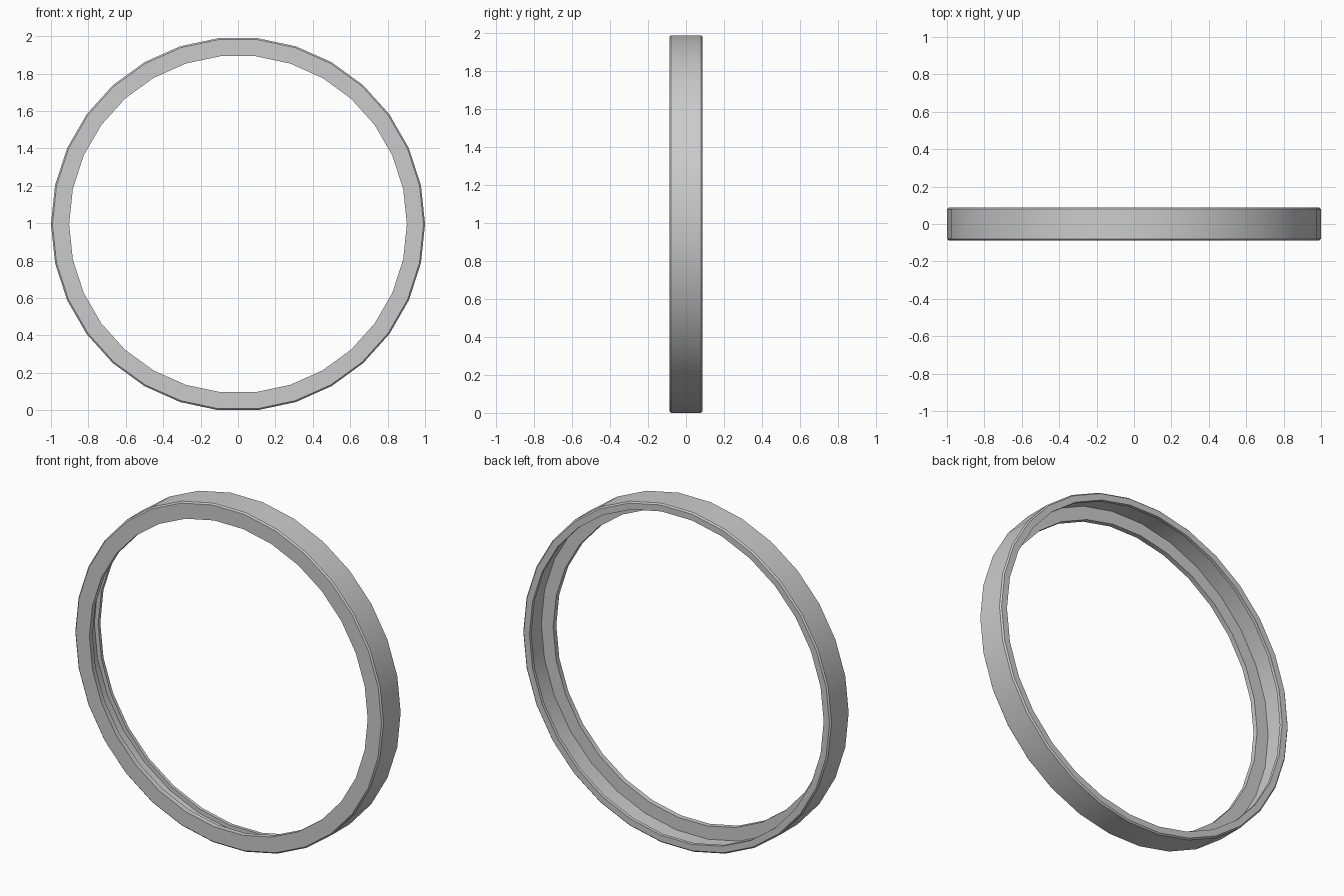
import bpy
import bmesh
from math import cos, sin, pi

if "Cube" in bpy.data.objects:
    bpy.data.objects.remove(bpy.data.objects["Cube"])

SIDES = 30
CENTRE_Z = cos(pi / SIDES)   # lowest flat facet rests on z = 0


def ring(name, profile):
    """Revolve a closed (radius, y) profile around the y axis."""
    bm = bmesh.new()
    loops = []
    for i in range(SIDES):
        a = 2 * pi * i / SIDES
        loops.append([bm.verts.new((r * cos(a), y, CENTRE_Z + r * sin(a)))
                      for r, y in profile])
    n = len(profile)
    for i in range(SIDES):
        here, after = loops[i], loops[(i + 1) % SIDES]
        for j in range(n):
            k = (j + 1) % n
            bm.faces.new((here[j], here[k], after[k], after[j]))
    bmesh.ops.recalc_face_normals(bm, faces=bm.faces)
    mesh = bpy.data.meshes.new(name)
    bm.to_mesh(mesh)
    bm.free()
    obj = bpy.data.objects.new(name, mesh)
    bpy.context.collection.objects.link(obj)
    bpy.ops.object.select_all(action='DESELECT')
    obj.select_set(True)
    bpy.context.view_layer.objects.active = obj
    bpy.ops.object.shade_smooth_by_angle(angle=pi / 6)
    return obj


# Hollow channel: wide front flange, outer wall, narrow back flange
ring("rim_channel", [
    (0.903, -0.0875), (0.992, -0.0875), (1.0, -0.0795),
    (1.0, 0.0795), (0.992, 0.0875), (0.955, 0.0875),
    (0.955, 0.068), (0.98, 0.068), (0.98, -0.058), (0.903, -0.058),
])
